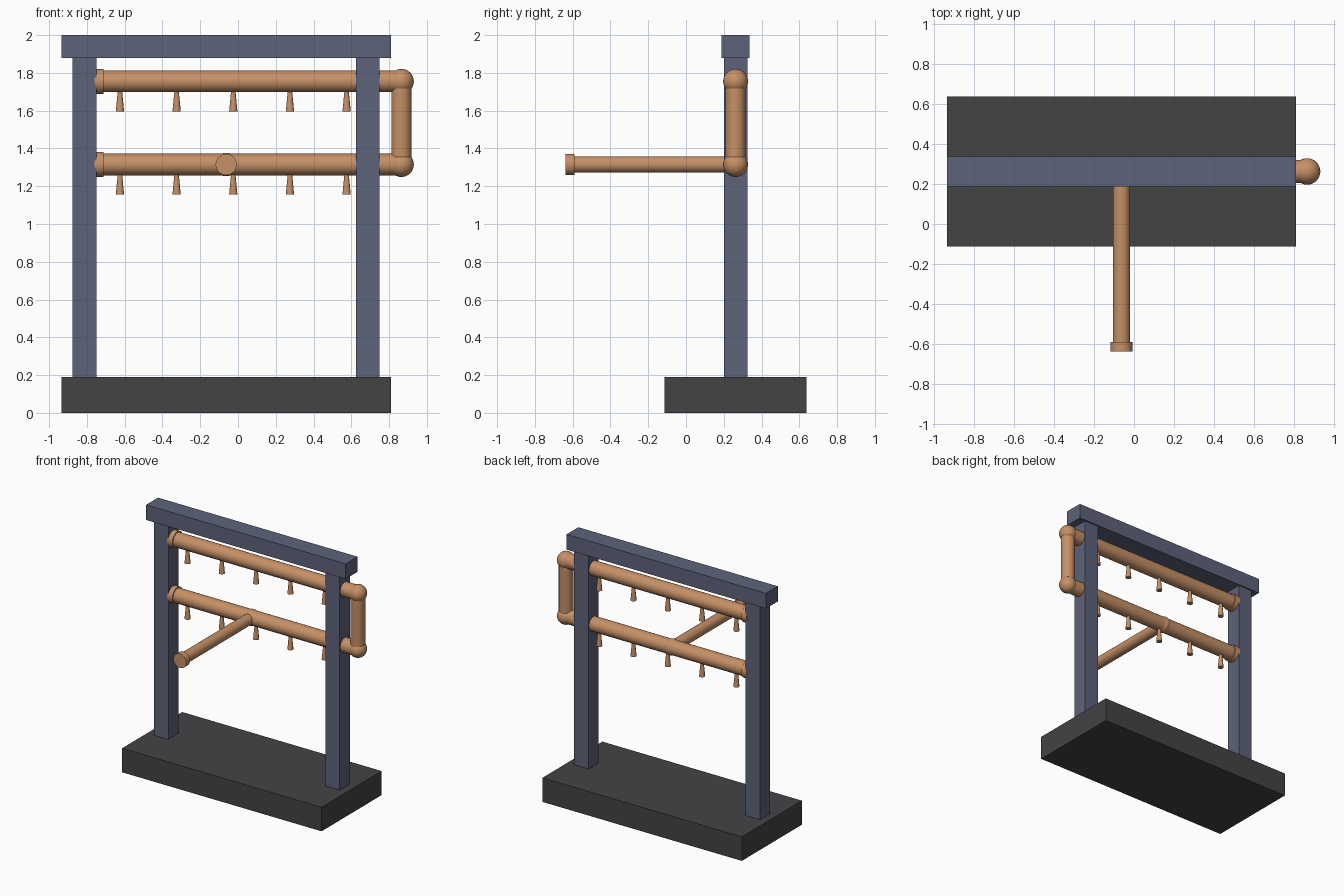
import bpy
import math
from mathutils import Vector

cube = bpy.data.objects.get("Cube")
if cube:
    bpy.data.objects.remove(cube, do_unlink=True)


def material(name, color):
    mat = bpy.data.materials.new(name)
    mat.use_nodes = True
    mat.diffuse_color = color
    bsdf = next(n for n in mat.node_tree.nodes if n.type == 'BSDF_PRINCIPLED')
    bsdf.inputs["Base Color"].default_value = color
    return mat


COPPER = material("copper", (0.56, 0.28, 0.135, 1))
STEEL = material("blue_grey_steel", (0.107, 0.125, 0.195, 1))
STONE = material("dark_grey_stone", (0.057, 0.056, 0.059, 1))

CX, CY = -0.0625, 0.2625          # centre of the frame
PIPE_HEIGHTS = {"upper": 1.755, "lower": 1.315}
ELBOW_X = 0.865


def finish(name, mat, smooth=False):
    obj = bpy.context.object
    obj.name = name
    obj.data.materials.append(mat)
    if smooth:
        bpy.ops.object.shade_smooth_by_angle(angle=math.radians(40))
    return obj


def box(name, center, size, mat):
    bpy.ops.mesh.primitive_cube_add(size=1, location=center)
    bpy.context.object.scale = size
    bpy.ops.object.transform_apply(location=False, rotation=False, scale=True)
    finish(name, mat)


def rod(name, start, end, r_start, r_end=None):
    """Round bar or cone running from start to end."""
    a, b = Vector(start), Vector(end)
    bpy.ops.mesh.primitive_cone_add(
        vertices=32, radius1=r_start, radius2=r_end or r_start,
        depth=(b - a).length, location=(a + b) / 2,
        rotation=(b - a).to_track_quat('Z', 'Y').to_euler())
    finish(name, COPPER, True)


def ball(name, center, radius):
    bpy.ops.mesh.primitive_uv_sphere_add(segments=32, ring_count=16,
                                         radius=radius, location=center)
    finish(name, COPPER, True)


# Stone base and steel frame
box("base", (CX, CY, 0.095), (1.745, 0.75, 0.19), STONE)
for side, offset in (("right", -0.75), ("left", 0.75)):
    box(side + "_post", (CX + offset, CY, 1.035), (0.125, 0.125, 1.69), STEEL)
box("top_beam", (CX, CY, 1.94), (1.745, 0.148, 0.12), STEEL)

# Two horizontal pipes, each with a flange, an elbow and five nozzles
for level, z in PIPE_HEIGHTS.items():
    rod(level + "_pipe", (-0.75, CY, z), (ELBOW_X, CY, z), 0.057)
    rod(level + "_flange", (-0.76, CY, z), (-0.712, CY, z), 0.066)
    ball(level + "_elbow", (ELBOW_X, CY, z), 0.066)
    for i in range(5):
        x = CX + 0.0375 + (i - 2) * 0.3
        rod(f"{level}_nozzle_{i + 1}", (x, CY, z - 0.16), (x, CY, z - 0.045),
            0.022, 0.011)

# Vertical pipe joining the elbows
low, high = PIPE_HEIGHTS["lower"], PIPE_HEIGHTS["upper"]
rod("riser_pipe", (ELBOW_X, CY, low), (ELBOW_X, CY, high), 0.053)

# Supply branch reaching forward from the lower pipe
ball("branch_joint", (CX, CY, low), 0.062)
rod("branch_pipe", (CX, CY, low), (CX, -0.62, low), 0.043)
rod("branch_cap", (CX, -0.59, low), (CX, -0.638, low), 0.056)
